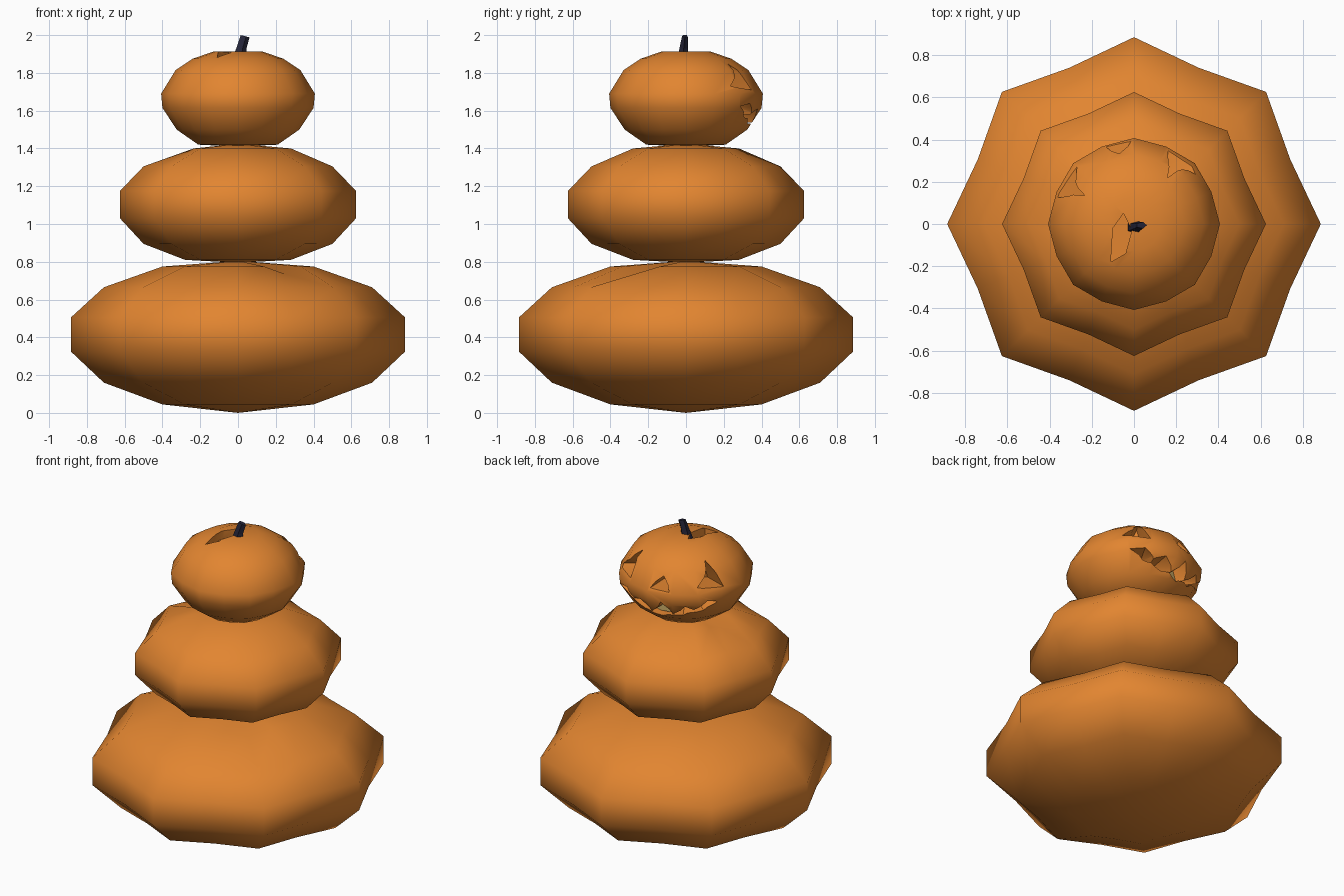
import bpy, bmesh
from math import sin, cos, pi, radians
from mathutils import Vector

if "Cube" in bpy.data.objects:
    bpy.data.objects.remove(bpy.data.objects["Cube"])


def material(name, colour):
    m = bpy.data.materials.new(name)
    m.use_nodes = True
    m.diffuse_color = (*colour, 1)
    bsdf = next(n for n in m.node_tree.nodes if n.type == "BSDF_PRINCIPLED")
    bsdf.inputs["Base Color"].default_value = (*colour, 1)
    return m


ORANGE = material("pumpkin orange", (0.76, 0.235, 0.03))
STEM = material("dark stem", (0.018, 0.018, 0.04))
TAN = material("pale flesh", (0.60, 0.42, 0.14))


def finish(bm, name, mat):
    bmesh.ops.recalc_face_normals(bm, faces=bm.faces)
    mesh = bpy.data.meshes.new(name)
    bm.to_mesh(mesh)
    bm.free()
    mesh.materials.append(mat)
    ob = bpy.data.objects.new(name, mesh)
    bpy.context.collection.objects.link(ob)
    return ob


def smooth(ob, angle):
    bpy.ops.object.select_all(action="DESELECT")
    ob.select_set(True)
    bpy.context.view_layer.objects.active = ob
    bpy.ops.object.shade_smooth_by_angle(angle=radians(angle))


def loft(bm, loops):
    for a, b in zip(loops, loops[1:]):
        n = len(a)
        for i in range(n):
            j = (i + 1) % n
            bm.faces.new((a[i], a[j], b[j], b[i]))


def gourd(name, profile, bottom, top, valley, dents=()):
    """Ribbed lathe; dents push single vertices of the upper ring inward."""
    bm = bmesh.new()
    n = 16
    rings = []
    for r, z in profile:
        ring = []
        for i in range(n):
            k = r * (valley if i % 2 else 1)
            a = 2 * pi * i / n
            ring.append(bm.verts.new((k * cos(a), k * sin(a), z)))
        rings.append(ring)
    loft(bm, rings)
    for z, ring in ((bottom, rings[0]), (top, rings[-1])):
        pole = bm.verts.new((0, 0, z))
        for i in range(n):
            bm.faces.new((ring[i], ring[(i + 1) % n], pole))
    for i in dents:
        rings[-1][i].co.z -= 0.04
        rings[-1][i].co.xy *= 0.88
    return finish(bm, name, ORANGE)


def wedge(name, points, r_in, r_out, mat=ORANGE):
    """Solid between two radii, outlined by (azimuth in degrees, height)."""
    bm = bmesh.new()
    loops = [[bm.verts.new((r * cos(radians(a)), r * sin(radians(a)), z))
              for a, z in points] for r in (r_in, r_out)]
    loft(bm, loops)
    for loop in loops:
        bm.faces.new(loop)
    bmesh.ops.triangulate(bm, faces=bm.faces)
    return finish(bm, name, mat)


def stem(name, sections):
    """Five-sided stalk through (x, y, z, half width, half depth) sections."""
    bm = bmesh.new()
    loops = [[bm.verts.new((x + w * cos(2 * pi * i / 5), y + d * sin(2 * pi * i / 5), z))
              for i in range(5)] for x, y, z, w, d in sections]
    loft(bm, loops)
    bm.faces.new(loops[0])
    bm.faces.new(loops[-1])
    return finish(bm, name, STEM)


# Lower and middle pumpkins
lower = gourd("lower_pumpkin",
              [(0.40, 0.045), (0.71, 0.16), (0.885, 0.325), (0.885, 0.505),
               (0.71, 0.665), (0.40, 0.775)], 0.0, 0.805, 0.905, dents=(14,))
middle = gourd("middle_pumpkin",
               [(0.28, 0.81), (0.50, 0.895), (0.625, 1.03), (0.625, 1.175),
                (0.50, 1.305), (0.28, 1.40)], 0.795, 1.425, 0.905, dents=(5, 8))
for body in (lower, middle):
    smooth(body, 75)

# Carved head
head = gourd("carved_head",
             [(0.21, 1.42), (0.325, 1.50), (0.40, 1.615), (0.407, 1.69),
              (0.33, 1.815), (0.24, 1.875), (0.13, 1.913)], 1.41, 1.91, 0.975)

cutters = []
# Eyes and nose
for az in (52, 148):
    cutters.append(wedge("eye_cutter", [(az - 13, 1.73), (az + 13, 1.71), (az + 2, 1.85)],
                         0.22, 0.5))
cutters.append(wedge("nose_cutter", [(92, 1.71), (110, 1.70), (102, 1.78)], 0.22, 0.5))
# Jagged smile made of tapering pieces
for az, low, high in ((58, 1.57, 1.64), (78, 1.53, 1.61), (100, 1.51, 1.63),
                      (122, 1.53, 1.61), (142, 1.57, 1.64)):
    tilt = (az - 100) * 0.0008
    cutters.append(wedge("mouth_cutter", [(az - 12, low - tilt + 0.02), (az, low),
                                          (az + 12, low + tilt + 0.02), (az + 2, high)],
                         0.22, 0.5))
# Notch beside the lid
bm = bmesh.new()
outline = [(-0.10, -0.02), (-0.11, -0.18), (-0.04, -0.14), (-0.01, -0.03), (-0.05, 0.05)]
loops = [[bm.verts.new((x, y, z)) for x, y in outline] for z in (1.86, 2.1)]
loft(bm, loops)
for loop in loops:
    bm.faces.new(loop)
cutters.append(finish(bm, "lid_cutter", ORANGE))

bpy.ops.object.select_all(action="DESELECT")
head.select_set(True)
bpy.context.view_layer.objects.active = head
for c in cutters:
    c.hide_render = True
    mod = head.modifiers.new("carve", "BOOLEAN")
    mod.operation = "DIFFERENCE"
    mod.solver = "EXACT"
    mod.object = c
    bpy.ops.object.modifier_apply(modifier=mod.name)
    bpy.data.objects.remove(c)
smooth(head, 40)

# Pale flesh showing inside the mouth
wedge("mouth_lining", [(88, 1.52), (112, 1.52), (112, 1.64), (88, 1.64)], 0.28, 0.286, TAN)

# Stems
stem("head_stem", [(0.005, -0.015, 1.88, 0.042, 0.03), (0.015, -0.012, 1.93, 0.03, 0.024),
                   (0.035, -0.006, 1.995, 0.026, 0.016)])
tip = stem("middle_stem", [(0, -0.02, 1.39, 0.05, 0.03), (0, -0.02, 1.435, 0.045, 0.03)])
# Slanted tip of the head stem
mesh = bpy.data.objects["head_stem"].data
for v in mesh.vertices:
    if v.co.z > 1.98:
        v.co.z = 2.0 - max(0, v.co.x - 0.02) * 0.3
